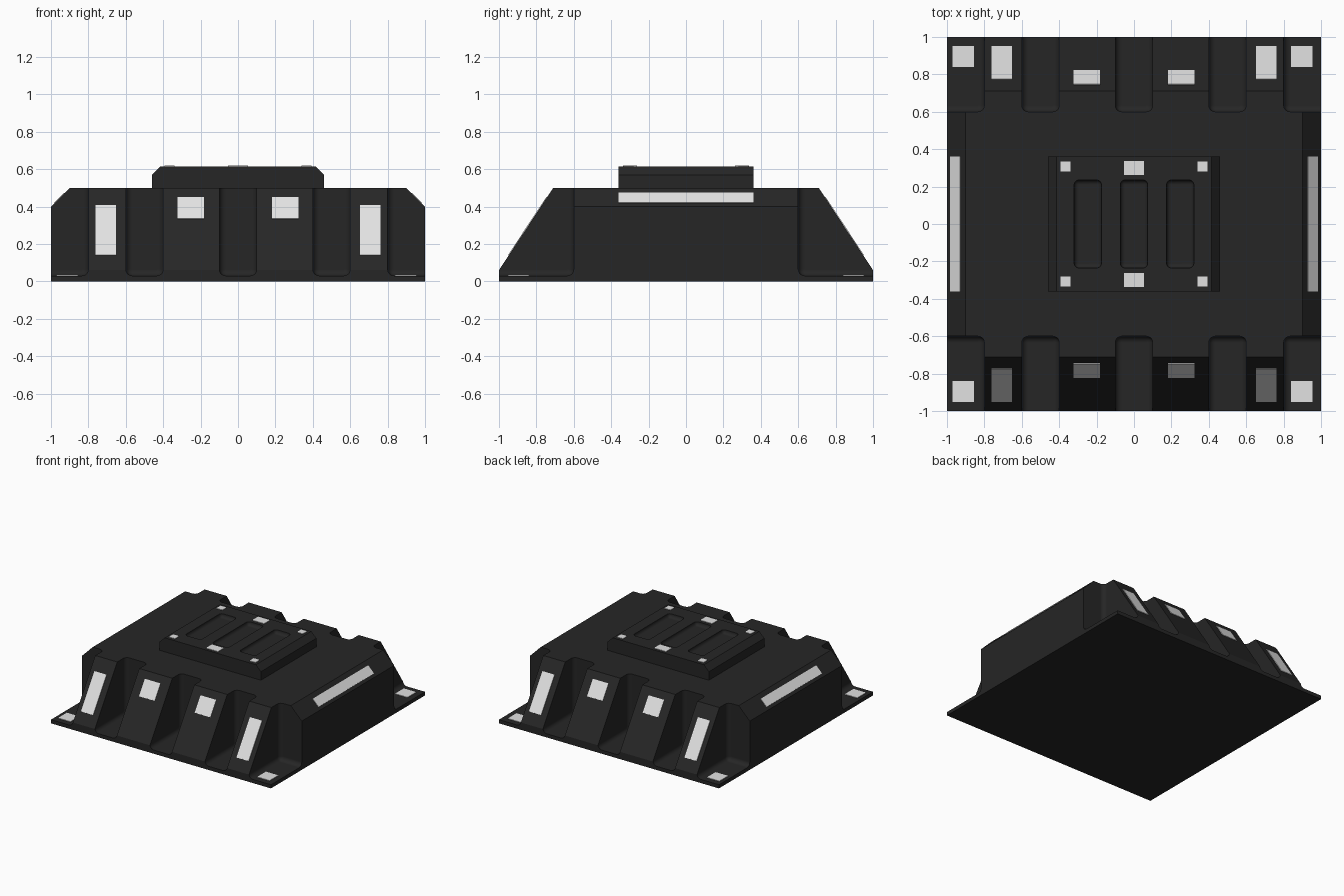
import bpy, bmesh, math
from mathutils import Matrix, Vector, Euler

cube = bpy.data.objects.get("Cube")
if cube:
    bpy.data.objects.remove(cube, do_unlink=True)


def material(name, value):
    mat = bpy.data.materials.new(name)
    mat.use_nodes = True
    colour = (value, value, value, 1)
    mat.diffuse_color = colour
    mat.node_tree.nodes["Principled BSDF"].inputs["Base Color"].default_value = colour
    return mat


charcoal = material("charcoal", 0.019)
pale_grey = material("pale grey", 0.76)


def add_object(name, bm, mat):
    bmesh.ops.recalc_face_normals(bm, faces=bm.faces)
    mesh = bpy.data.meshes.new(name)
    bm.to_mesh(mesh)
    bm.free()
    mesh.materials.append(mat)
    obj = bpy.data.objects.new(name, mesh)
    bpy.context.collection.objects.link(obj)
    return obj


def add_box(bm, low, high):
    low, high = Vector(low), Vector(high)
    place = Matrix.Translation((low + high) / 2) @ Matrix.Diagonal((*(high - low), 1))
    return bmesh.ops.create_cube(bm, size=1, matrix=place)["verts"]


def rounded_boxes(name, boxes, radius):
    """One helper mesh holding several boxes with rounded edges."""
    bm = bmesh.new()
    for low, high in boxes:
        add_box(bm, low, high)
    bmesh.ops.bevel(bm, geom=bm.edges[:], offset=radius, segments=5,
                    profile=0.5, affect='EDGES')
    obj = add_object(name, bm, charcoal)
    obj.hide_render = True
    return obj


def prism(points, axis, half):
    """Extrude a closed outline both ways along x or y."""
    bm = bmesh.new()
    if axis == 'x':
        verts = [bm.verts.new((-half, a, z)) for a, z in points]
        step = (2 * half, 0, 0)
    else:
        verts = [bm.verts.new((a, -half, z)) for a, z in points]
        step = (0, 2 * half, 0)
    face = bm.faces.new(verts)
    grown = bmesh.ops.extrude_face_region(bm, geom=[face], use_keep_orig=True)
    moved = [v for v in grown["geom"] if isinstance(v, bmesh.types.BMVert)]
    bmesh.ops.translate(bm, verts=moved, vec=step)
    return bm


def carve(obj, cutter):
    mod = obj.modifiers.new("carve", 'BOOLEAN')
    mod.operation = 'DIFFERENCE'
    mod.solver = 'EXACT'
    mod.object = cutter
    bpy.ops.object.select_all(action='DESELECT')
    obj.select_set(True)
    bpy.context.view_layer.objects.active = obj
    bpy.ops.object.modifier_apply(modifier=mod.name)
    bpy.data.objects.remove(cutter, do_unlink=True)
    bpy.ops.object.shade_smooth_by_angle(angle=math.radians(30))
    normals = obj.modifiers.new("even normals", 'WEIGHTED_NORMAL')
    normals.keep_sharp = True


# Sloped hull with chamfered side edges
TOP, RIDGE, LIP, FLOOR = 0.5, 0.71, 0.06, 0.03
bm = prism([(-1, 0), (-1, LIP), (-RIDGE, TOP), (RIDGE, TOP), (1, LIP), (1, 0)], 'x', 1)
for side in (-1, 1):
    bmesh.ops.bisect_plane(bm, geom=bm.verts[:] + bm.edges[:] + bm.faces[:],
                           plane_co=(side * 0.9, 0, TOP), plane_no=(side, 0, 1),
                           clear_outer=True)
    bmesh.ops.holes_fill(bm, edges=[e for e in bm.edges if e.is_boundary])
hull = add_object("hull", bm, charcoal)

# Recesses that leave the sloping ribs at front and back
recesses = []
for x0, x1 in ((-1.4, -0.8), (-0.6, -0.4), (-0.1, 0.1), (0.4, 0.6), (0.8, 1.4)):
    recesses.append(((x0, -1.4, FLOOR), (x1, -0.6, 0.9)))
    recesses.append(((x0, 0.6, FLOOR), (x1, 1.4, 0.9)))
carve(hull, rounded_boxes("recess_cutter", recesses, 0.035))

# Raised deck with three slots
DECK = 0.615
deck = add_object("raised_deck", prism(
    [(-0.46, 0.49), (-0.46, 0.57), (-0.415, DECK), (0.415, DECK), (0.46, 0.57), (0.46, 0.49)],
    'y', 0.36), charcoal)
slots = [((x - 0.073, -0.235, DECK - 0.03), (x + 0.073, 0.235, DECK + 0.2))
         for x in (-0.247, 0, 0.247)]
carve(deck, rounded_boxes("slot_cutter", slots, 0.025))


# Thin light panels
def panel(name, centre, width, length, tilt=(0, 0, 0)):
    bm = bmesh.new()
    add_box(bm, (-width / 2, -length / 2, -0.004), (width / 2, length / 2, 0.004))
    bm.transform(Matrix.Translation(centre) @ Euler(tilt).to_matrix().to_4x4())
    add_object(name, bm, pale_grey)


slope = math.atan2(TOP - LIP, 1 - RIDGE)
for end, end_name in ((-1, "front"), (1, "back")):
    for side, side_name in ((-1, "right"), (1, "left")):
        where = end_name + "_" + side_name
        for part, x, y, width, depth in (("outer_rib_light", 0.707, 0.86, 0.11, 0.175),
                                         ("inner_rib_light", 0.253, 0.782, 0.142, 0.076)):
            z = LIP + (1 - y) * math.tan(slope)
            panel(where + "_" + part, (side * x, end * y, z), width,
                  depth / math.cos(slope), (-end * slope, 0, 0))
        panel(where + "_corner_light", (side * 0.905 - 0.008, end * 0.895, FLOOR), 0.113, 0.113)
        panel(where + "_deck_light", (side * 0.366, end * 0.308, DECK), 0.054, 0.054)
    panel(end_name + "_deck_centre_light", (0, end * 0.3, DECK), 0.108, 0.075)

# Long light strips on the side chamfers
for side, side_name in ((-1, "right"), (1, "left")):
    panel(side_name + "_strip_light", (side * 0.955, 0, 0.445), 0.075, 0.72,
          (0, side * math.pi / 4, 0))
